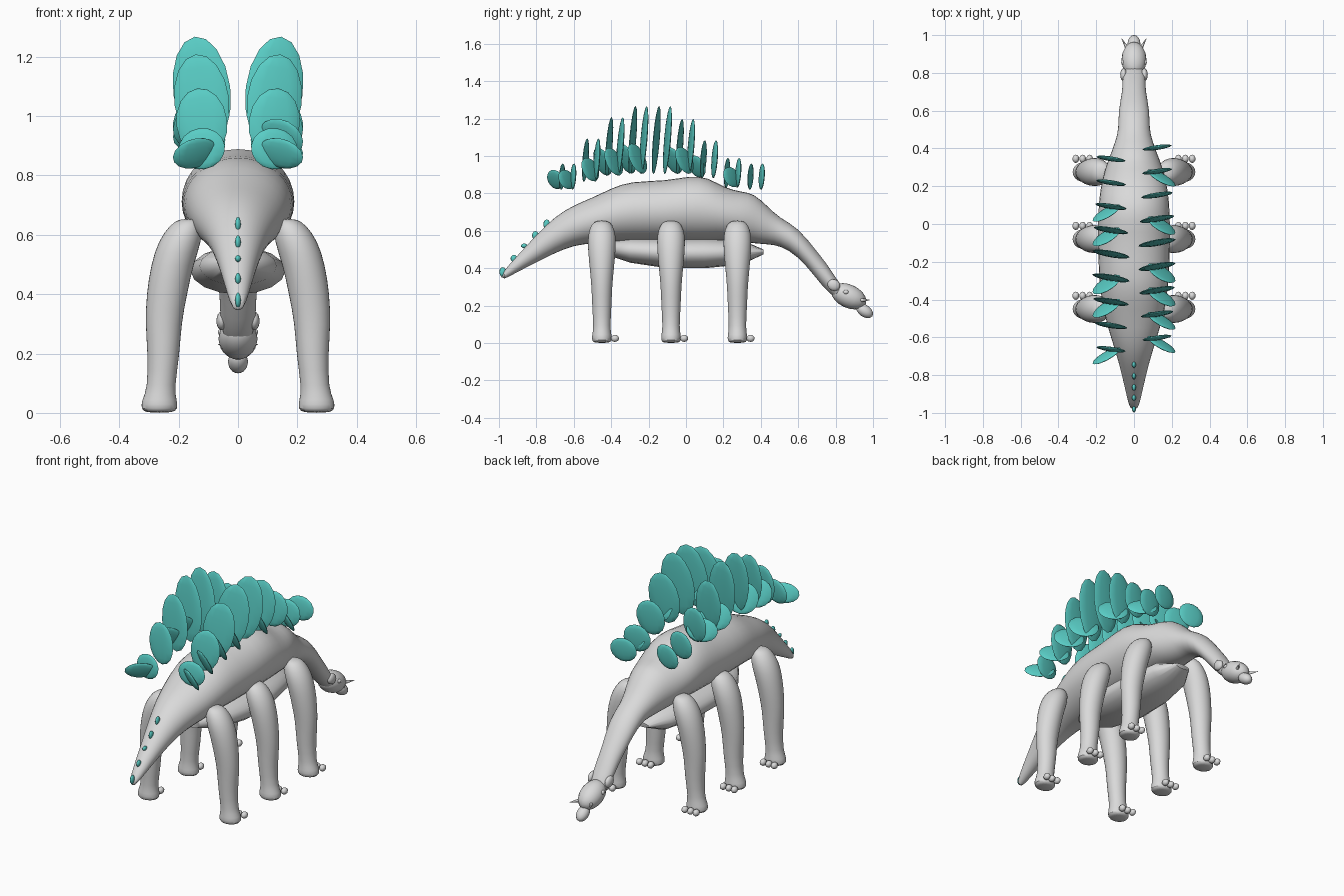
import bpy
import bmesh
from math import sin, cos, pi, radians
from mathutils import Vector, Euler

default_cube = bpy.data.objects.get("Cube")
if default_cube:
    bpy.data.objects.remove(default_cube, do_unlink=True)


def make_material(name, colour):
    material = bpy.data.materials.new(name)
    material.use_nodes = True
    material.diffuse_color = colour
    material.node_tree.nodes["Principled BSDF"].inputs["Base Color"].default_value = colour
    return material


skin = make_material("pale grey skin", (0.7, 0.7, 0.7, 1))
teal = make_material("teal plate", (0.1, 0.61, 0.56, 1))


def finish(name, bm, material, levels=0, angle=60):
    bmesh.ops.recalc_face_normals(bm, faces=bm.faces)
    mesh = bpy.data.meshes.new(name)
    bm.to_mesh(mesh)
    bm.free()
    mesh.materials.append(material)
    obj = bpy.data.objects.new(name, mesh)
    bpy.context.collection.objects.link(obj)
    if levels:
        modifier = obj.modifiers.new("smooth", "SUBSURF")
        modifier.levels = modifier.render_levels = levels
    bpy.ops.object.select_all(action="DESELECT")
    obj.select_set(True)
    bpy.context.view_layer.objects.active = obj
    bpy.ops.object.shade_smooth_by_angle(angle=radians(angle))
    return obj


def loft(name, rings, material, sides=16, levels=1):
    """Skin elliptical rings, each given as centre, first and second radius vectors."""
    bm = bmesh.new()
    loops = []
    for centre, u, v in rings:
        turns = [2 * pi * i / sides for i in range(sides)]
        loops.append([bm.verts.new(centre + u * cos(t) + v * sin(t)) for t in turns])
    for a, b in zip(loops, loops[1:]):
        for i in range(sides):
            j = (i + 1) % sides
            bm.faces.new((a[i], a[j], b[j], b[i]))
    bm.faces.new(loops[0])
    bm.faces.new(loops[-1])
    return finish(name, bm, material, levels)


def long_loft(name, rows, material, **options):
    """Loft along y from rows of y, top, bottom and half width."""
    rings = [(Vector((0, y, (top + low) / 2)), Vector((w, 0, 0)),
              Vector((0, 0, (top - low) / 2))) for y, top, low, w in rows]
    return loft(name, rings, material, **options)


def ellipsoid(name, centre, radii, material, turn=(0, 0, 0), segments=16, rings=10):
    bm = bmesh.new()
    bmesh.ops.create_uvsphere(bm, u_segments=segments, v_segments=rings, radius=1)
    bmesh.ops.scale(bm, vec=radii, verts=bm.verts)
    obj = finish(name, bm, material)
    obj.location = centre
    obj.rotation_euler = Euler([radians(a) for a in turn])
    return obj


# Tail, trunk and neck
long_loft("body", [
    (-0.99, 0.37, 0.33, 0.02), (-0.9, 0.47, 0.38, 0.042), (-0.8, 0.58, 0.43, 0.065),
    (-0.7, 0.68, 0.48, 0.092), (-0.6, 0.74, 0.52, 0.125), (-0.5, 0.78, 0.53, 0.155),
    (-0.4, 0.83, 0.54, 0.175), (-0.3, 0.87, 0.54, 0.19), (-0.1, 0.87, 0.54, 0.195),
    (0.02, 0.9, 0.54, 0.195), (0.12, 0.89, 0.54, 0.19), (0.2, 0.835, 0.55, 0.18),
    (0.3, 0.81, 0.54, 0.155), (0.36, 0.805, 0.53, 0.13), (0.44, 0.73, 0.525, 0.1),
    (0.5, 0.67, 0.52, 0.083), (0.6, 0.62, 0.465, 0.085), (0.7, 0.49, 0.34, 0.063),
    (0.75, 0.43, 0.28, 0.063), (0.8, 0.35, 0.24, 0.058), (0.84, 0.3, 0.21, 0.045)], skin)

# Shallow hull under the trunk
long_loft("belly", [
    (-0.42, 0.54, 0.47, 0.05), (-0.3, 0.56, 0.43, 0.13), (-0.1, 0.56, 0.4, 0.16),
    (0.1, 0.56, 0.4, 0.155), (0.3, 0.55, 0.42, 0.12), (0.415, 0.5, 0.475, 0.05)],
    skin, levels=0)

# Head
ellipsoid("head", (0, 0.87, 0.25), (0.066, 0.1, 0.062), skin, (-25, 0, 0))
ellipsoid("beak", (0, 0.955, 0.172), (0.034, 0.05, 0.032), skin, (-35, 0, 0))
for side, label in ((1, "left"), (-1, "right")):
    ellipsoid(label + "_ear", (0.055 * side, 0.79, 0.31), (0.018, 0.035, 0.03), skin, (-30, 0, 0))
    ellipsoid(label + "_eye", (0.055 * side, 0.855, 0.272), (0.013, 0.016, 0.012), skin)
    start, end = Vector((0.035 * side, 0.93, 0.23)), Vector((0.067 * side, 0.985, 0.23))
    out = Vector((0.012, 0, 0))
    up = Vector((0, 0, 0.012))
    loft(label + "_horn", [(start, out, up), (end, out * 0.05, up * 0.05)], skin, 8, 0)

# Legs and toes: height, sideways offset, sideways radius, lengthways radius
leg_rows = [
    (0.655, 0.165, 0.03, 0.03), (0.635, 0.175, 0.055, 0.058), (0.58, 0.195, 0.075, 0.077),
    (0.5, 0.222, 0.073, 0.076), (0.4, 0.24, 0.07, 0.066), (0.3, 0.252, 0.062, 0.056),
    (0.2, 0.25, 0.055, 0.053), (0.08, 0.26, 0.046, 0.045), (0.045, 0.265, 0.06, 0.053),
    (0.012, 0.265, 0.064, 0.055), (0, 0.265, 0.045, 0.04)]
for y, place in ((-0.45, "tail_end"), (-0.08, "middle"), (0.275, "neck_end")):
    for side, label in ((1, "left"), (-1, "right")):
        rings = [(Vector((x * side, y, z)), Vector((rx, 0, 0)), Vector((0, ry, 0)))
                 for z, x, rx, ry in leg_rows]
        loft(f"{place}_{label}_leg", rings, skin)
        for n, x in enumerate((0.235, 0.272, 0.308)):
            ellipsoid(f"{place}_{label}_toe_{n + 1}", (x * side, y + 0.07, 0.025),
                      (0.018, 0.022, 0.019), skin, segments=10, rings=6)

# Studs down the tail
for y, z, r in ((-0.745, 0.635, 0.026), (-0.805, 0.575, 0.024), (-0.865, 0.52, 0.012),
                (-0.92, 0.452, 0.02), (-0.98, 0.38, 0.026)):
    ellipsoid("tail_stud", (0, y, z), (0.01, 0.018, r), teal, segments=10, rings=6)

# Two staggered rows of back plates, some with a smaller splayed plate behind
tops = (0.96, 0.99, 1.085, 1.2, 1.27, 1.27, 1.21, 1.095, 0.96)
lows = (0.82, 0.83, 0.88, 0.9, 0.9, 0.9, 0.89, 0.86, 0.82)
splayed = {1: (1, 3, 5, 6, 7, 8), -1: (2, 3, 5, 6, 8)}
for side, label, first in ((1, "left", 0.405), (-1, "right", 0.345)):
    for n, (top, low) in enumerate(zip(tops, lows)):
        y = first - 0.126 * n
        height = top - low
        ellipsoid(f"{label}_plate_{n + 1}", (0.122 * side, y, (top + low) / 2),
                  (0.068 + 0.08 * height, 0.012, height / 2), teal,
                  (-4, 8 * side, 8 * side), segments=12, rings=8)
        if n in splayed[side]:
            half = 0.035 + 0.14 * height
            ellipsoid(f"{label}_splayed_plate_{n + 1}", (0.145 * side, y - 0.035, low + half),
                      (0.085, 0.011, half), teal,
                      (22, 8 * side, -28 * side), segments=12, rings=8)
